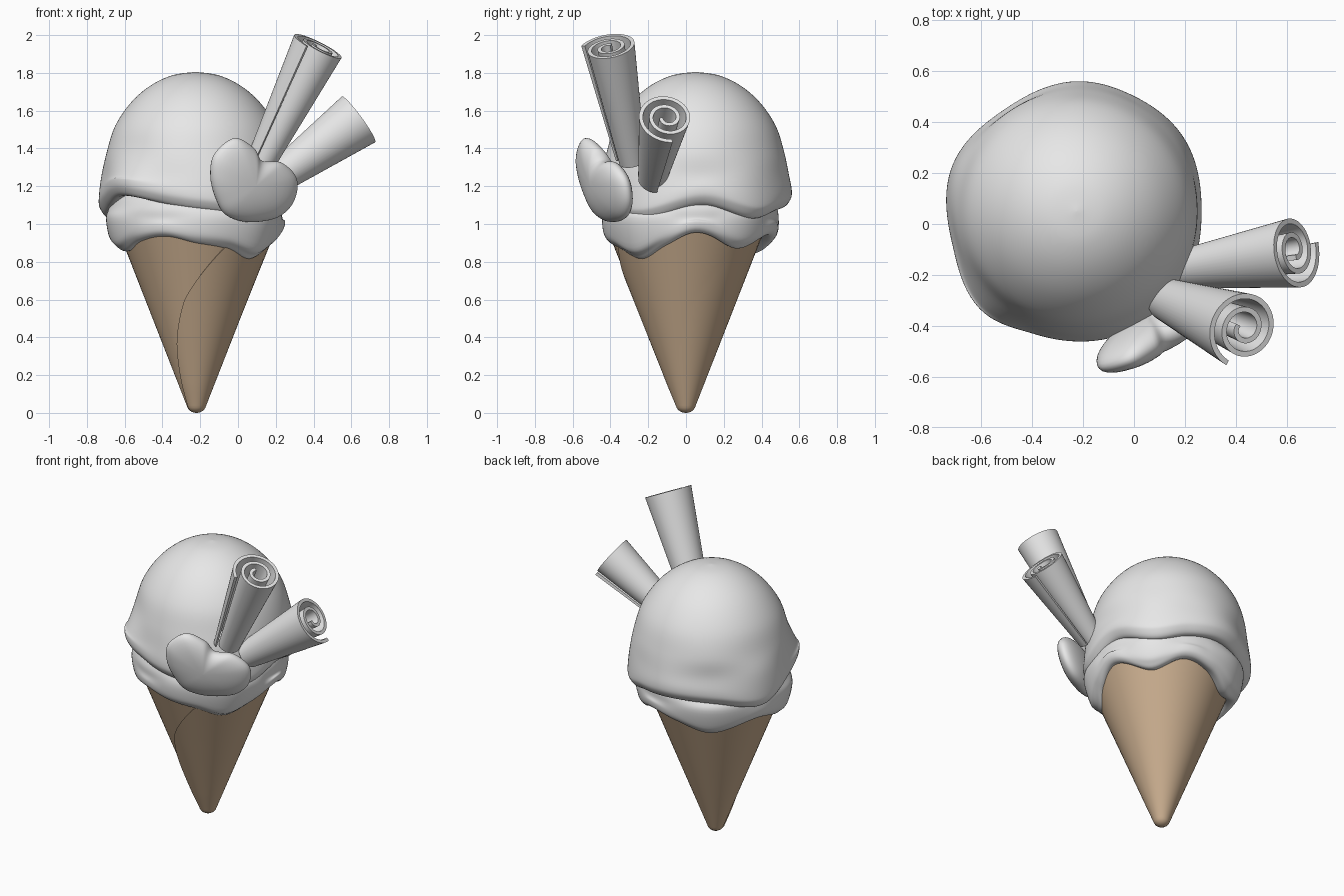
import bpy, bmesh, math
from mathutils import Vector

if "Cube" in bpy.data.objects:
    bpy.data.objects.remove(bpy.data.objects["Cube"])

def material(name, rgb):
    m = bpy.data.materials.new(name)
    m.diffuse_color = (*rgb, 1)
    m.use_nodes = True
    m.node_tree.nodes["Principled BSDF"].inputs["Base Color"].default_value = m.diffuse_color
    return m

CREAM = material("pale_grey", (0.8, 0.8, 0.8))
TAN = material("wafer_tan", (0.60, 0.43, 0.28))

def make(name, verts, faces, mat, angle=40):
    me = bpy.data.meshes.new(name)
    me.from_pydata([tuple(v) for v in verts], [], faces)
    bm = bmesh.new()
    bm.from_mesh(me)
    bmesh.ops.remove_doubles(bm, verts=bm.verts, dist=1e-5)
    bmesh.ops.recalc_face_normals(bm, faces=bm.faces)
    bm.to_mesh(me)
    bm.free()
    me.polygons.foreach_set("use_smooth", [True] * len(me.polygons))
    me.set_sharp_from_angle(angle=math.radians(angle))
    me.materials.append(mat)
    ob = bpy.data.objects.new(name, me)
    bpy.context.collection.objects.link(ob)
    return ob

def skin(rings, cap_start=True, cap_end=True):
    """Verts and quads joining equal-length closed rings."""
    n = len(rings[0])
    verts = [v for r in rings for v in r]
    faces = [(i * n + j, i * n + (j + 1) % n, (i + 1) * n + (j + 1) % n, (i + 1) * n + j)
             for i in range(len(rings) - 1) for j in range(n)]
    if cap_start:
        faces.append(tuple(range(n)))
    if cap_end:
        faces.append(tuple(range((len(rings) - 1) * n, len(rings) * n)))
    return verts, faces

def catmull(a, b, c, d, t):
    return 0.5 * (2 * b + (c - a) * t + (2 * a - 5 * b + 4 * c - d) * t * t
                  + (3 * b - a - 3 * c + d) * t ** 3)

def around(table, deg):
    """Smooth periodic lookup of (degrees, value) pairs."""
    n = len(table)
    deg %= 360
    for i in range(n):
        a0 = table[i][0]
        a1 = table[(i + 1) % n][0] + (360 if i == n - 1 else 0)
        for d in (deg, deg + 360):
            if a0 <= d <= a1:
                v = [table[(i + k) % n][1] for k in (-1, 0, 1, 2)]
                return catmull(*v, (d - a0) / (a1 - a0))

def smooth_path(pts, steps, closed=False):
    n, out = len(pts), []
    for i in range(n if closed else n - 1):
        q = [Vector(pts[(i + k) % n] if closed else pts[min(max(i + k, 0), n - 1)])
             for k in (-1, 0, 1, 2)]
        out += [catmull(*q, s / steps) for s in range(steps)]
    return out if closed else out + [Vector(pts[-1])]

def lathe(name, centre, profile, mat, n=120):
    """Revolved shape whose (r, z) profile depends on the angle in degrees."""
    cols = [smooth_path(profile(360 * j / n), 5) for j in range(n)]
    rings = [[(centre[0] + cols[j][i].x * math.cos(math.tau * j / n),
               centre[1] + cols[j][i].x * math.sin(math.tau * j / n), cols[j][i].y)
              for j in range(n)] for i in range(len(cols[0]))]
    return make(name, *skin(rings), mat, 80)

# Wafer cone with an overlapping spiral seam
def cone_r(z):
    return 0.052 + (z - 0.04) * 0.392

SEAM = [(-150, 0), (-141, 0.1), (-125, 0.35), (-103, 0.6), (-68, 0.87), (-45, 1.02)]
def seam(z):
    for (a, z0), (b, z1) in zip(SEAM, SEAM[1:]):
        if z <= z1:
            return a + (b - a) * (z - z0) / (z1 - z0)
    return SEAM[-1][0]

levels = [(0.004, 0), (0.022, 0.004), (0.038, 0.014), (0.047, 0.027)]
levels += [(cone_r(z), z) for z in [0.04 + 0.98 * i / 30 for i in range(31)]]
rings = []
for r, z in levels:
    ring = []
    for j in range(97):
        a = math.radians(seam(min(z, 1.02)) + 360 * j / 96)
        lift = min(0.009, r * 0.1) * max(0, 1 - j / 30)
        ring.append((-0.22 + (r + lift) * math.cos(a), (r + lift) * math.sin(a), z))
    rings.append(ring)
make("wafer_cone", *skin(rings), TAN, 35)

# Melted lower layer with drips over the cone
DRIP = [(5, 0.955), (38, 0.87), (67, 0.94), (90, 0.915), (122, 0.845), (162, 0.92), (201, 0.855),
        (226, 0.91), (248, 0.935), (270, 0.90), (294, 0.87), (318, 0.815), (342, 0.89)]
def drip_profile(d):
    zb = around(DRIP, d)
    c = cone_r(zb)
    full = max(0, 0.93 - zb) * 0.3
    return [(0.3, 1.22), (0.41, 1.16), (0.455, 1.09), (0.46 + full, 1.03),
            (c + 0.065 + full, zb + 0.06), (c + 0.055, zb + 0.02),
            (c + 0.02, zb), (c - 0.04, zb + 0.02)]
lathe("melted_layer", (-0.225, 0.025), drip_profile, CREAM)

# Main scoop with a wavy skirt
SKIRT = [(5, 1.10), (40, 1.03), (66, 1.07), (95, 1.09), (130, 1.07), (165, 1.03), (195, 1.10),
         (220, 1.15), (260, 1.09), (285, 1.06), (325, 1.02)]
WIDE = [(0, 0.49), (35, 0.51), (64, 0.505), (90, 0.51), (125, 0.49), (160, 0.52), (195, 0.505),
        (226, 0.54), (250, 0.51), (290, 0.515), (325, 0.51)]
def scoop_profile(d):
    zb, w = around(SKIRT, d), around(WIDE, d)
    return [(0.001, 1.805), (0.12, 1.788), (0.235, 1.735), (0.34, 1.645), (0.425, 1.52),
            (0.47, 1.38), (w - 0.015, 1.26), (w, zb + 0.09), (w - 0.008, zb + 0.04),
            (w - 0.05, zb), (0.38, zb + 0.03)]
lathe("ice_cream_scoop", (-0.225, 0.05), scoop_profile, CREAM)

# Puffy heart-shaped blob on the front
OUTLINE = [(-0.145, 1.25), (-0.125, 1.37), (-0.02, 1.455), (0.08, 1.405), (0.125, 1.335),
           (0.23, 1.325), (0.31, 1.24), (0.295, 1.12), (0.21, 1.035), (0.06, 1.01),
           (-0.06, 1.045), (-0.115, 1.13)]
outline = smooth_path(OUTLINE, 6, True)
mid = Vector((0.07, 1.2))
rings = []
for i in range(21):
    t = -math.pi / 2 + math.pi * i / 20
    s, off = max(math.cos(t), 0.01) ** 0.9, 0.085 * math.sin(t)
    ring = []
    for p in outline:
        q = mid + (p - mid) * s
        y = -0.435 + 0.48 * (q.x - 0.07) - 0.22 * (q.y - 1.22)
        ring.append((q.x - 0.3 * off, y + 0.9 * off, q.y))
    rings.append(ring)
make("heart_blob", *skin(rings), CREAM, 80)

# Rolled wafers: tapered spiral sheets
def wafer_roll(name, base, top, start, radius, taper, turns=2.25, thick=0.021, n=110):
    base, top = Vector(base), Vector(top)
    axis = (top - base).normalized()
    u = (Vector((1, 0, 0)) - axis * axis.x).normalized()
    v = axis.cross(u)
    section = []
    for side in (0, thick):
        row = []
        for i in range(n + 1):
            f = i / n
            a = math.radians(start) - math.tau * turns * f
            r = radius - (radius - 0.042) * f - side
            row.append(u * r * math.cos(a) + v * r * math.sin(a))
        section += row if side == 0 else row[::-1]
    m = len(section)
    verts = [base + p * taper for p in section] + [top + p for p in section]
    faces = [(j, (j + 1) % m, m + (j + 1) % m, m + j) for j in range(m)]
    for k in (0, m):
        faces += [(k + i, k + i + 1, k + m - 2 - i, k + m - 1 - i) for i in range(n)]
    make(name, verts, faces, CREAM, 35)

wafer_roll("wafer_roll_tall", (0.13, -0.29, 1.33), (0.435, -0.41, 1.935), -120, 0.162, 0.56)
wafer_roll("wafer_roll_short", (0.19, -0.17, 1.24), (0.63, -0.10, 1.565), 20, 0.165, 0.56)
